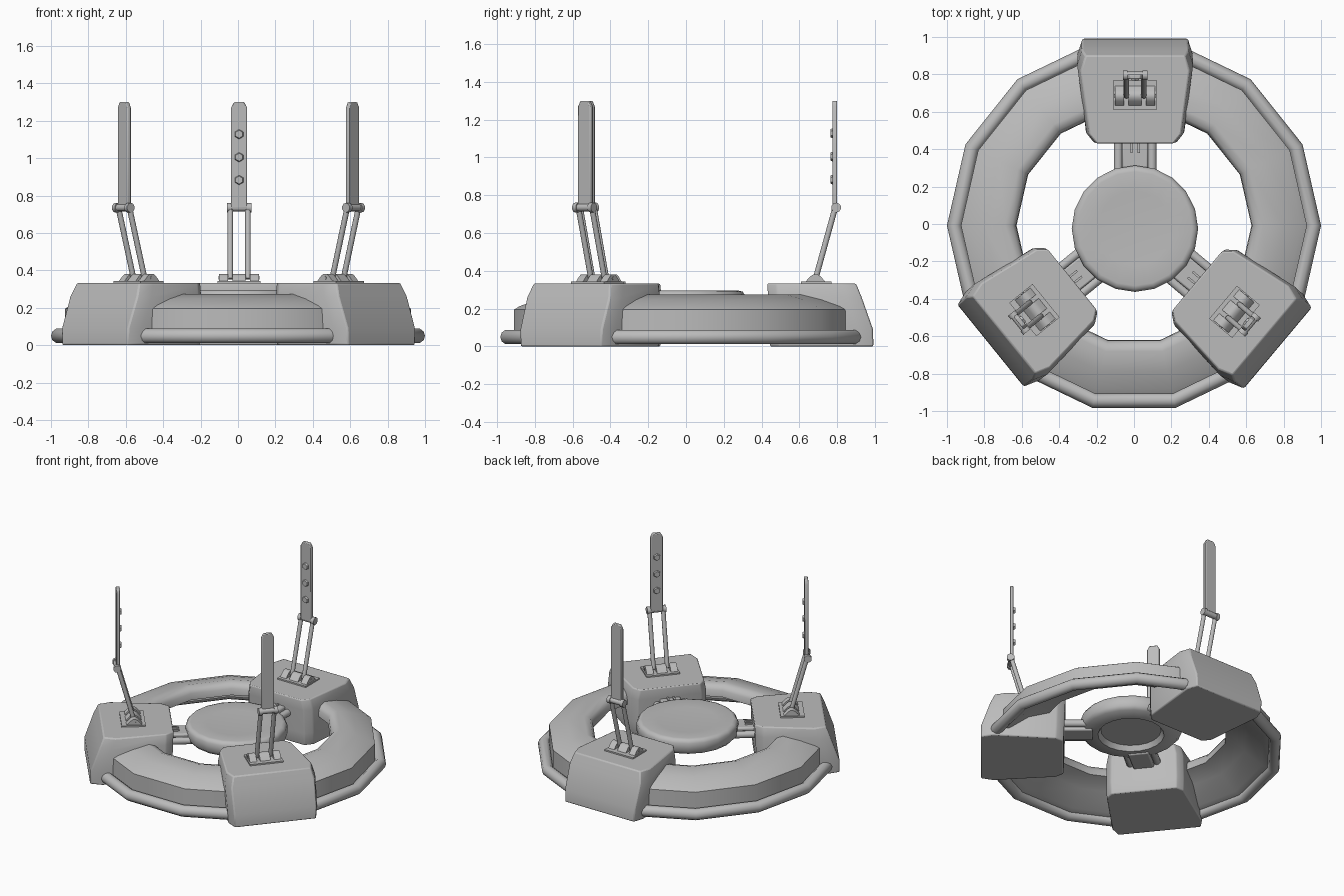
import bpy, bmesh, math
from mathutils import Matrix, Vector

if "Cube" in bpy.data.objects:
    bpy.data.objects.remove(bpy.data.objects["Cube"])

grey = bpy.data.materials.new("plain_grey")
grey.diffuse_color = (0.5, 0.5, 0.5, 1)
grey.use_nodes = True
grey.node_tree.nodes["Principled BSDF"].inputs["Base Color"].default_value = grey.diffuse_color

# Three stations: back, front left, front right
STATIONS = [Matrix.Translation((x, y, 0)) @ Matrix.Rotation(math.radians(a), 4, 'Z')
            for a, x, y in ((0, 0.006, 0), (129, 0.004, -0.026), (-130, 0.009, -0.026))]


def finish(bm, name, matrix=Matrix(), angle=35, bevel=0):
    bmesh.ops.recalc_face_normals(bm, faces=bm.faces)
    bm.transform(matrix)
    me = bpy.data.meshes.new(name)
    bm.to_mesh(me)
    bm.free()
    ob = bpy.data.objects.new(name, me)
    bpy.context.collection.objects.link(ob)
    me.materials.append(grey)
    if bevel:
        mod = ob.modifiers.new("soft_edges", 'BEVEL')
        mod.width = bevel
        mod.segments = 2
    bpy.ops.object.select_all(action='DESELECT')
    ob.select_set(True)
    bpy.context.view_layer.objects.active = ob
    bpy.ops.object.shade_smooth_by_angle(angle=math.radians(angle))
    return ob


def lathe(name, profile, steps, loop=False, angle=35, matrix=Matrix()):
    """Turn an (r, z) profile around z."""
    bm = bmesh.new()
    rings = []
    for k in range(steps):
        a = 2 * math.pi * k / steps
        rings.append([bm.verts.new((r * math.cos(a), r * math.sin(a), z)) for r, z in profile])
    n = len(profile)
    for k in range(steps):
        p, q = rings[k], rings[(k + 1) % steps]
        for i in range(n if loop else n - 1):
            j = (i + 1) % n
            bm.faces.new((p[i], q[i], q[j], p[j]))
    bmesh.ops.remove_doubles(bm, verts=bm.verts, dist=1e-5)
    return finish(bm, name, matrix, angle)


def loft(name, rows, matrix, bevel=0, angle=35):
    """Skin a stack of equal point loops and cap both ends."""
    bm = bmesh.new()
    loops = [[bm.verts.new(p) for p in row] for row in rows]
    n = len(rows[0])
    for a, b in zip(loops, loops[1:]):
        for i in range(n):
            bm.faces.new((a[i], a[(i + 1) % n], b[(i + 1) % n], b[i]))
    bm.faces.new(loops[0][::-1])
    bm.faces.new(loops[-1])
    return finish(bm, name, matrix, angle, bevel)


def box(name, x0, x1, y0, y1, z0, z1, matrix, bevel=0):
    rows = [[(x0, y0, z), (x1, y0, z), (x1, y1, z), (x0, y1, z)] for z in (z0, z1)]
    return loft(name, rows, matrix, bevel)


def rod(name, start, end, radius, matrix, sides=10, taper=1.0):
    a, b = Vector(start), Vector(end)
    d = b - a
    bm = bmesh.new()
    bmesh.ops.create_cone(bm, cap_ends=True, segments=sides, radius1=radius,
                          radius2=radius * taper, depth=d.length)
    place = Matrix.Translation((a + b) / 2) @ d.to_track_quat('Z', 'Y').to_matrix().to_4x4()
    return finish(bm, name, matrix @ place, angle=50)


# Main ring with a sloping underside, and the bumper tube around it
ring_place = Matrix.Translation((0, -0.008, 0))
lathe("main_ring", [(0.925, 0.05), (0.925, 0.195), (0.895, 0.213), (0.8, 0.248),
                    (0.69, 0.275), (0.65, 0.262), (0.632, 0.235), (0.628, 0.19),
                    (0.76, 0.15), (0.88, 0.06)],
      14, loop=True, angle=50, matrix=ring_place)
tube = [(0.96 + 0.04 * math.cos(math.pi * i / 5), 0.05 + 0.04 * math.sin(math.pi * i / 5))
        for i in range(10)]
lathe("bumper_tube", tube, 14, loop=True, angle=50, matrix=ring_place)

# Central disc with a shallow dished top and recessed underside
lathe("central_disc", [(0, 0.285), (0.2, 0.288), (0.305, 0.295), (0.325, 0.29), (0.338, 0.27),
                       (0.338, 0.21), (0.315, 0.185), (0.22, 0.175), (0.2, 0.21), (0, 0.21)],
      20, angle=50, matrix=Matrix.Translation((0.005, -0.025, 0)))


def pod_row(z, outer_y, outer_w, inner_y, inner_w):
    """Eight-sided outline with clipped corners, wider at the outer end."""
    half = [(inner_w, inner_y), (inner_w + 0.04, inner_y + 0.05),
            (outer_w + 0.025, outer_y - 0.08), (outer_w, outer_y)]
    return [(x, y, z) for x, y in half] + [(-x, y, z) for x, y in half[::-1]]


def station(m):
    # Pod housing
    loft("pod_housing", [pod_row(0, 0.992, 0.278, 0.445, 0.22),
                         pod_row(0.09, 0.99, 0.282, 0.44, 0.223),
                         pod_row(0.26, 0.93, 0.285, 0.435, 0.22),
                         pod_row(0.333, 0.90, 0.265, 0.43, 0.205)],
         m, bevel=0.008, angle=60)
    # Arm joining the disc to the pod
    box("arm_core", -0.07, 0.07, 0.25, 0.46, 0.17, 0.25, m, 0.01)
    for s in (-1, 1):
        rod("arm_rail", (s * 0.09, 0.25, 0.21), (s * 0.09, 0.46, 0.21), 0.025, m)
        box("arm_clip", s * 0.02 - 0.006, s * 0.02 + 0.006, 0.38, 0.43, 0.24, 0.26, m)
    # Hinge mount
    box("mount_plate", -0.115, 0.115, 0.61, 0.77, 0.325, 0.343, m)
    for x in (-0.083, 0, 0.083):
        w = 0.024 if x else 0.035
        side = [(0.63, 0.34), (0.74, 0.34), (0.713, 0.37), (0.695, 0.382), (0.675, 0.382), (0.657, 0.37)]
        loft("hinge_lug", [[(x + s * w, y, z) for y, z in side] for s in (-1, 1)], m, angle=50)
    rod("hinge_pin", (-0.11, 0.685, 0.36), (0.11, 0.685, 0.36), 0.01, m)
    # Twin support rods with a cross knuckle
    for s in (-1, 1):
        rod("support_rod", (s * 0.047, 0.685, 0.355), (s * 0.047, 0.79, 0.735), 0.015, m)
        rod("knuckle_collar", (s * 0.04, 0.795, 0.735), (s * 0.065, 0.795, 0.735), 0.026, m)
    rod("cross_knuckle", (-0.06, 0.795, 0.735), (0.06, 0.795, 0.735), 0.02, m)
    # Upright blade with chamfered tip
    tip = [(-0.043, 0.73), (0.043, 0.73), (0.043, 1.27), (0.027, 1.3), (-0.027, 1.3), (-0.043, 1.27)]
    loft("blade", [[(x, y, z) for x, z in tip] for y in (0.775, 0.8)], m, bevel=0.005, angle=50)
    # Hexagonal studs on the inward side
    for z in (0.883, 1.005, 1.128):
        rod("blade_stud", (0, 0.78, z), (0, 0.764, z), 0.028, m, sides=6, taper=0.75)


for place in STATIONS:
    station(place)
